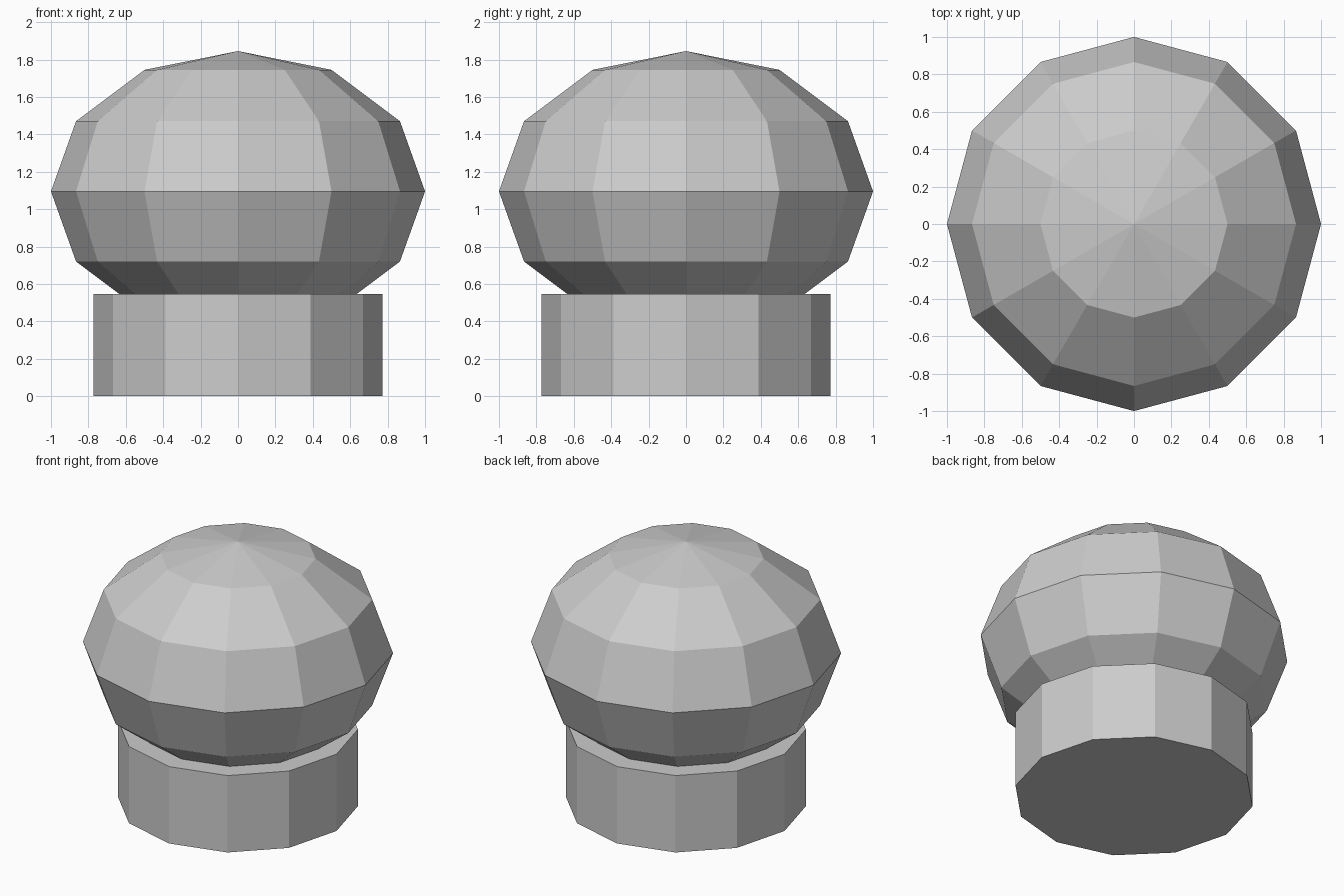
import bpy

if "Cube" in bpy.data.objects:
    bpy.data.objects.remove(bpy.data.objects["Cube"])

# single grey material
grey = bpy.data.materials.new("grey")
grey.diffuse_color = (0.604, 0.604, 0.604, 1)
grey.use_nodes = True
grey.node_tree.nodes["Principled BSDF"].inputs["Base Color"].default_value = grey.diffuse_color


def finish(name):
    obj = bpy.context.object
    obj.name = name
    obj.data.materials.append(grey)
    bpy.ops.object.shade_flat()
    return obj


# round collar at the bottom
HEIGHT = 0.545
bpy.ops.mesh.primitive_cylinder_add(vertices=12, radius=0.773, depth=HEIGHT,
                                    location=(0, 0, HEIGHT / 2))
finish("base_collar")

# flattened faceted ball sunk into the collar
bpy.ops.mesh.primitive_uv_sphere_add(segments=12, ring_count=6, radius=1,
                                     location=(0, 0, 1.095))
ball = finish("knob_ball")
ball.scale.z = 0.75
bpy.ops.object.transform_apply(location=False, rotation=False, scale=True)
